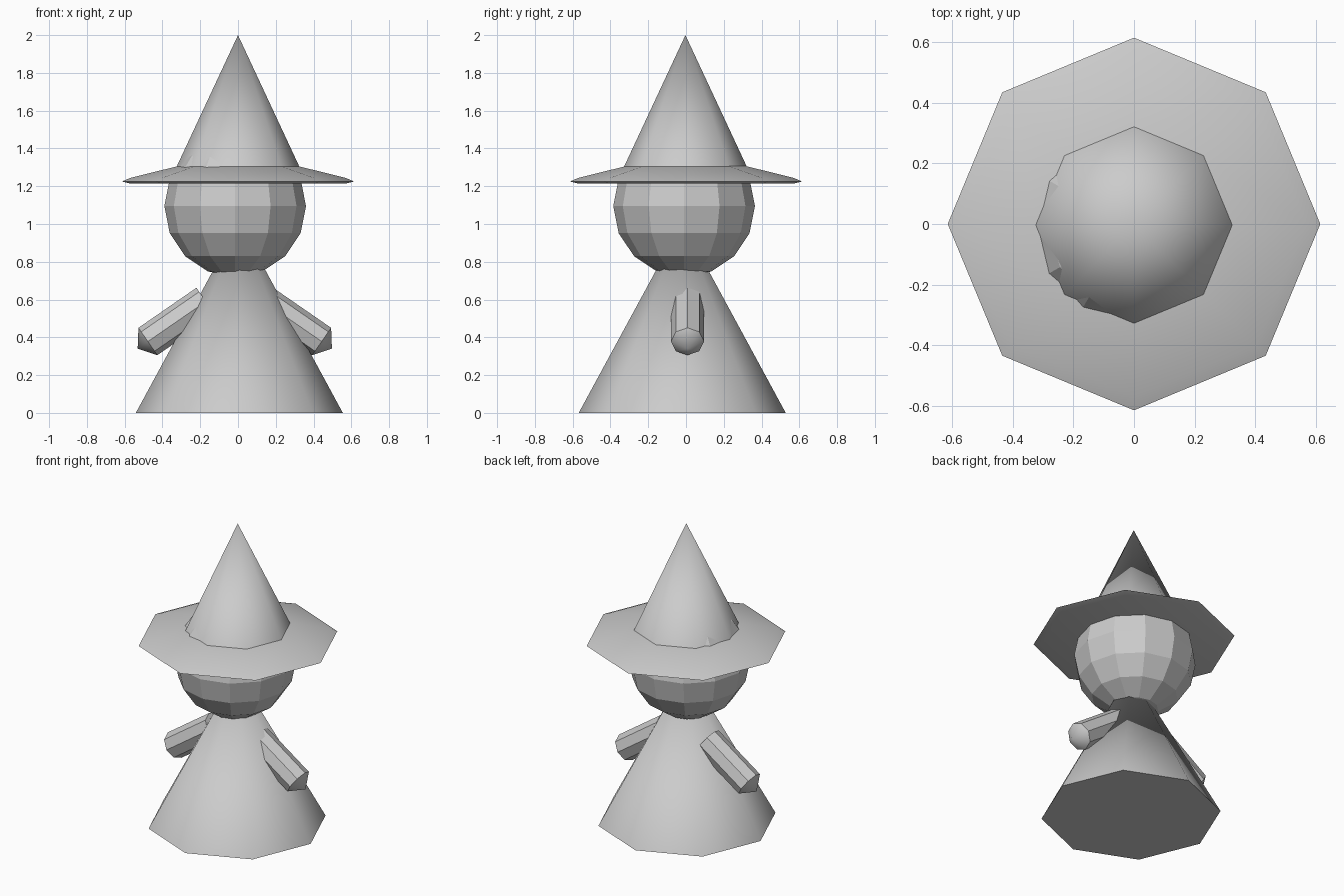
import bpy, bmesh, math
from mathutils import Vector

if "Cube" in bpy.data.objects:
    bpy.data.objects.remove(bpy.data.objects["Cube"])


def lathe(name, profile, center=(0, 0, 0), sides=8):
    """Revolve (radius, z) points around z; radius 0 makes a pole, open ends are capped."""
    bm = bmesh.new()
    rings = []
    for r, z in profile:
        n = sides if r > 0 else 1
        rings.append([bm.verts.new((r * math.cos(i * math.tau / sides),
                                    r * math.sin(i * math.tau / sides), z))
                      for i in range(n)])
    for a, b in zip(rings, rings[1:]):
        for i in range(sides):
            j = (i + 1) % sides
            corners = [a[i % len(a)], a[j % len(a)], b[j % len(b)], b[i % len(b)]]
            bm.faces.new(list(dict.fromkeys(corners)))
    for ring in (rings[0], rings[-1]):
        if len(ring) > 1:
            bm.faces.new(ring)
    bmesh.ops.recalc_face_normals(bm, faces=bm.faces)
    mesh = bpy.data.meshes.new(name)
    bm.to_mesh(mesh)
    bm.free()
    obj = bpy.data.objects.new(name, mesh)
    bpy.context.collection.objects.link(obj)
    obj.location = center
    return obj


def smooth(obj, angle):
    bpy.ops.object.select_all(action='DESELECT')
    obj.select_set(True)
    bpy.context.view_layer.objects.active = obj
    bpy.ops.object.shade_smooth_by_angle(angle=math.radians(angle))


# Robe: smooth eight-sided cone
robe = lathe("robe", [(0.548, 0), (0, 1.01)], (0.007, -0.02, 0))
smooth(robe, 60)

# Head: faceted ball
bpy.ops.mesh.primitive_uv_sphere_add(segments=12, ring_count=8, radius=0.375,
                                     location=(-0.015, -0.01, 1.095))
bpy.context.object.name = "head"

# Hat brim: shallow sloped disc with a steeper rim
brim = lathe("hat_brim", [(0.57, 1.214), (0.615, 1.225), (0.57, 1.244),
                          (0.32, 1.306), (0.0, 1.306)])
smooth(brim, 40)

# Hat crown: pointed cone
crown = lathe("hat_crown", [(0.35, 1.25), (0, 2.0)], (0, -0.003, 0))
smooth(crown, 60)

# Arms: faceted rods with smooth pointed tips, mirrored about the head's centre
for side, name in ((-1, "left_arm"), (1, "right_arm")):
    start = Vector((-0.017 + side * 0.153, 0.008, 0.59))
    end = Vector((-0.017 + side * 0.46, 0.008, 0.378))
    axis = end - start
    arm = lathe(name, [(0.088, 0), (0.088, axis.length), (0, axis.length + 0.066)], start)
    arm.rotation_euler.y = math.atan2(axis.x, axis.z)
    for p in arm.data.polygons:
        p.use_smooth = len(p.vertices) == 3
